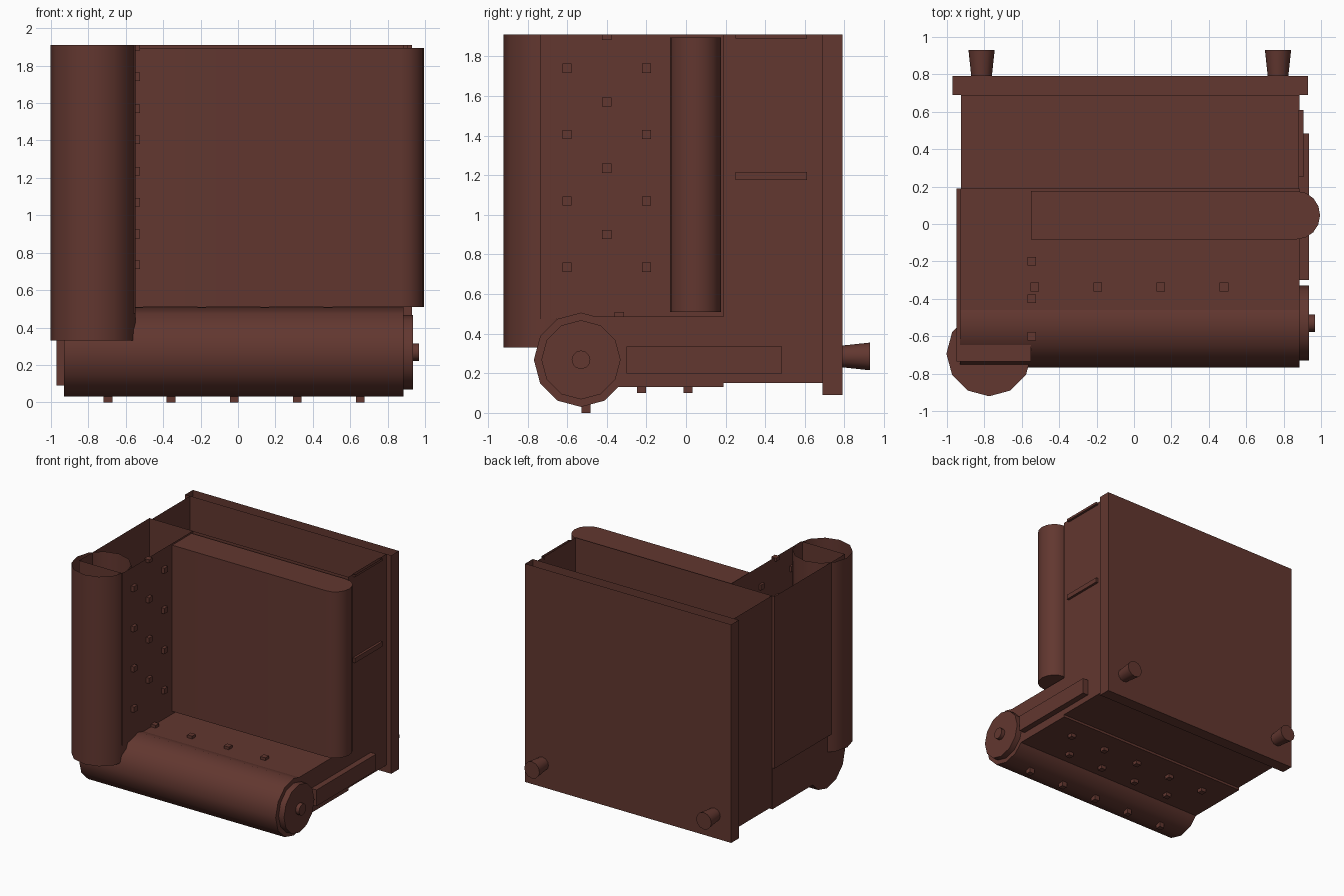
import bpy, bmesh, math
from mathutils import Matrix, Vector

if "Cube" in bpy.data.objects:
    bpy.data.objects.remove(bpy.data.objects["Cube"])

leather = bpy.data.materials.new("brown leather")
leather.diffuse_color = (0.122, 0.038, 0.029, 1)
leather.use_nodes = True
leather.node_tree.nodes["Principled BSDF"].inputs["Base Color"].default_value = leather.diffuse_color
TOP = 1.91  # cut plane: upholstery shells are left open here


def finish(name, bm, smooth=False, open_top=False):
    if open_top:
        bm.normal_update()
        bmesh.ops.delete(bm, geom=[f for f in bm.faces if f.normal.z > 0.9], context='FACES')
    me = bpy.data.meshes.new(name)
    bm.to_mesh(me)
    bm.free()
    me.materials.append(leather)
    ob = bpy.data.objects.new(name, me)
    bpy.context.collection.objects.link(ob)
    if smooth:
        bpy.ops.object.select_all(action='DESELECT')
        ob.select_set(True)
        bpy.context.view_layer.objects.active = ob
        bpy.ops.object.shade_smooth_by_angle(angle=math.radians(40))
    return ob


def add_box(bm, lo, hi):
    lo, hi = Vector(lo), Vector(hi)
    m = Matrix.Translation((lo + hi) / 2) @ Matrix.Diagonal((*(hi - lo), 1))
    bmesh.ops.create_cube(bm, size=1, matrix=m)


def box(name, lo, hi, open_top=False):
    bm = bmesh.new()
    add_box(bm, lo, hi)
    return finish(name, bm, open_top=open_top)


def rod(name, a, b, r1, r2=None, n=12, open_top=False):
    a, b = Vector(a), Vector(b)
    d = b - a
    bm = bmesh.new()
    m = Matrix.Translation((a + b) / 2) @ d.to_track_quat('Z', 'Y').to_matrix().to_4x4()
    bmesh.ops.create_cone(bm, cap_ends=True, segments=n, radius1=r1,
                          radius2=r1 if r2 is None else r2, depth=d.length, matrix=m)
    return finish(name, bm, True, open_top)


# Base: underside board and hollow seat frame
box("underside_board", (-0.97, 0.69, 0.09), (0.93, 0.79, TOP), True)
box("seat_frame", (-0.925, 0.19, 0.15), (0.885, 0.69, TOP), True)
for i, x in enumerate((-0.815, 0.77)):
    rod(f"foot_{i}", (x, 0.79, 0.285), (x, 0.93, 0.285), 0.055, 0.07)

# Front trim strips
box("front_strip", (0.88, 0.25, 1.175), (0.905, 0.61, 1.215))
box("front_strip_cut", (0.88, 0.25, 1.89), (0.905, 0.61, TOP), True)

# Backrest shell and its rolled edge
box("backrest", (-0.95, -0.735, 0.475), (-0.55, 0.19, TOP), True)
rod("backrest_roll", (-0.775, -0.693, 0.33), (-0.775, -0.693, TOP), 0.228, open_top=True)

# Armrest, rolled edge, end discs and front plate
box("armrest", (-0.93, -0.53, 0.13), (0.885, 0.19, 0.487))
rod("arm_roll", (-0.93, -0.53, 0.268), (0.885, -0.53, 0.268), 0.238)
rod("arm_disc", (0.88, -0.53, 0.268), (0.935, -0.53, 0.268), 0.2)
rod("arm_knob", (0.93, -0.53, 0.268), (0.967, -0.53, 0.268), 0.047)
box("arm_plate", (0.88, -0.3, 0.2), (0.935, 0.485, 0.335))

# Seat cushion with rounded front
bm = bmesh.new()
pts = [(-0.55, -0.082)]
for i in range(9):
    t = math.radians(-90 + 22.5 * i)
    pts.append((0.87 + 0.125 * math.cos(t), 0.047 + 0.129 * math.sin(t)))
pts.append((-0.55, 0.176))
face = bm.faces.new([bm.verts.new((x, y, 0.51)) for x, y in pts])
ext = bmesh.ops.extrude_face_region(bm, geom=[face], use_keep_orig=True)
bmesh.ops.translate(bm, vec=(0, 0, 1.385),
                    verts=[g for g in ext["geom"] if isinstance(g, bmesh.types.BMVert)])
bmesh.ops.recalc_face_normals(bm, faces=bm.faces[:])
finish("seat_cushion", bm, True)

# Upholstery buttons
h = 0.023


def buttons(name, centres):
    bm = bmesh.new()
    for x, y, z in centres:
        add_box(bm, (x - h, y - h, z - h), (x + h, y + h, min(z + h, TOP)))
    finish(name, bm)


buttons("backrest_buttons",
        [(-0.546, y, 1.74 - 0.335 * k) for y in (-0.6, -0.2) for k in range(4)] +
        [(-0.546, -0.4, 1.905 - 0.335 * k) for k in range(4)])
buttons("arm_inner_buttons", [(-0.53 + 0.337 * k, -0.337, 0.487) for k in range(4)])
buttons("arm_outer_buttons",
        [(-0.695 + 0.337 * k, -0.505, 0.023) for k in range(5)] +
        [(-0.53 + 0.337 * k, -0.225, 0.123) for k in range(4)] +
        [(-0.695 + 0.337 * k, 0.01, 0.123) for k in range(5)])
